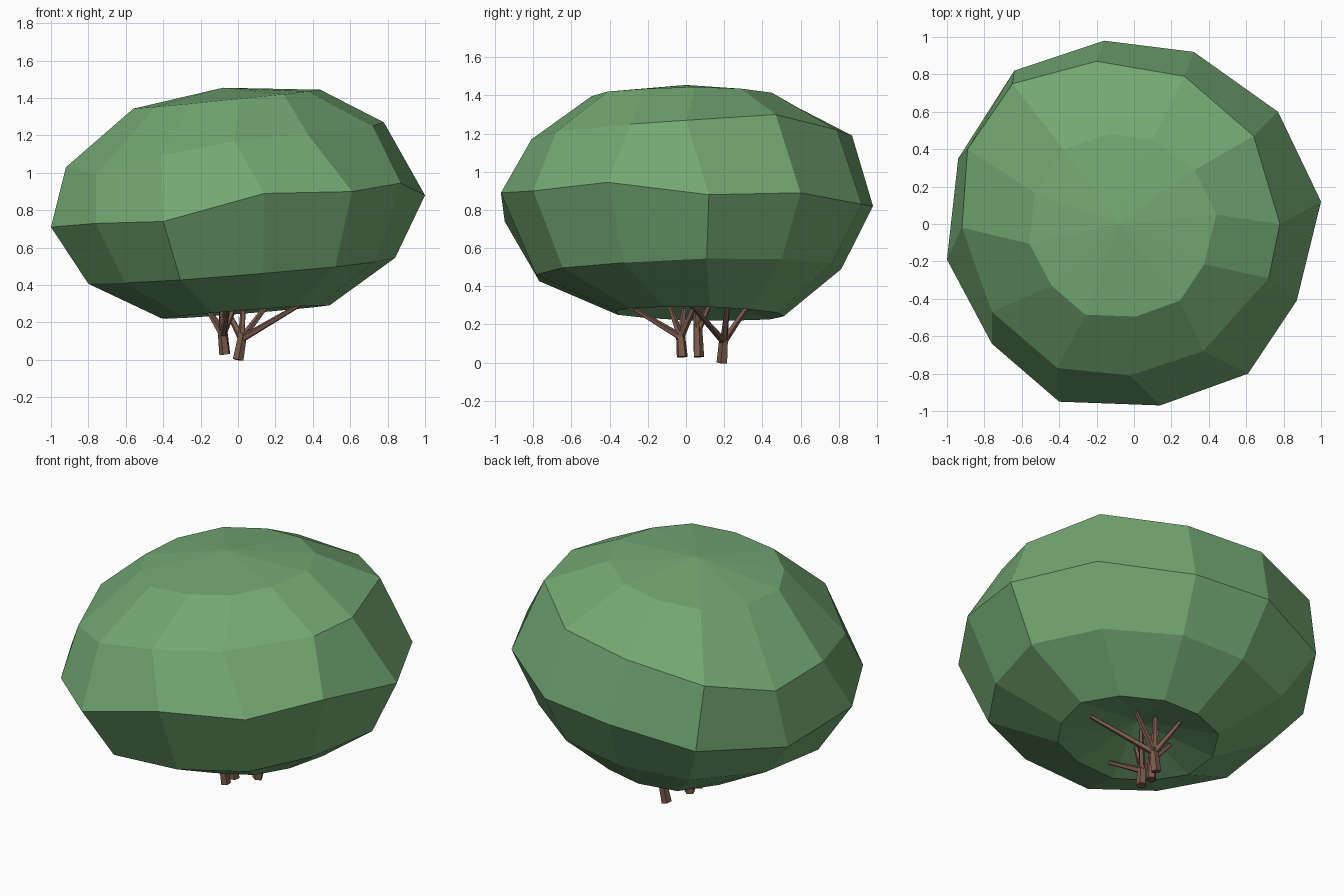
import bpy
import bmesh
from mathutils import Vector

cube = bpy.data.objects.get("Cube")
if cube:
    bpy.data.objects.remove(cube, do_unlink=True)


def make_material(name, color):
    mat = bpy.data.materials.new(name)
    mat.use_nodes = True
    mat.diffuse_color = color
    bsdf = next(n for n in mat.node_tree.nodes if n.type == 'BSDF_PRINCIPLED')
    bsdf.inputs["Base Color"].default_value = color
    bsdf.inputs["Roughness"].default_value = 0.9
    return mat


def add_object(name, bm, mat):
    bmesh.ops.recalc_face_normals(bm, faces=bm.faces)
    mesh = bpy.data.meshes.new(name)
    bm.to_mesh(mesh)
    bm.free()
    mesh.materials.append(mat)
    obj = bpy.data.objects.new(name, mesh)
    bpy.context.scene.collection.objects.link(obj)
    return obj


leaf_green = make_material("leaf green", (0.17, 0.39, 0.17, 1))
bark_brown = make_material("bark brown", (0.20, 0.105, 0.075, 1))

# Crown: uneven widest ring and shoulder ring, clockwise from the back
waist = [(-.16, .98, .82), (.32, .92, .83), (.77, .60, .89), (1, .12, .88),
         (.87, -.41, .945), (.61, -.80, .90), (.14, -.97, .89), (-.40, -.95, .74),
         (-.76, -.64, .73), (-1, -.19, .71), (-.94, .35, .65), (-.64, .82, .72)]
shoulder = [(-.20, .87, 1.19), (.27, .79, 1.22), (.64, .47, 1.30), (.78, 0, 1.27),
            (.72, -.29, 1.25), (.37, -.68, 1.21), (-.02, -.81, 1.17), (-.41, -.77, 1.09),
            (-.76, -.47, .99), (-.92, -.02, 1.03), (-.89, .40, 1.0), (-.65, .75, 1.1)]


def scaled_ring(scale, cx, cy, z, slope_x, slope_y):
    """Shrunken copy of the waist outline lying on a tilted plane."""
    ring = []
    for wx, wy, _ in waist:
        x, y = cx + wx * scale, cy + wy * scale
        ring.append((x, y, z + slope_x * x + slope_y * y))
    return ring


rings = [
    scaled_ring(.50, -.06, -.01, 1.40, .10, .01),
    shoulder,
    waist,
    scaled_ring(.82, .02, .01, .475, .08, .03),
    scaled_ring(.45, .04, .07, .255, .08, -.02),
]

bm = bmesh.new()
loops = [[bm.verts.new(p) for p in ring] for ring in rings]
top = bm.verts.new((-.08, 0, 1.455))
hollow = bm.verts.new((.03, .06, .37))
count = len(waist)
for i in range(count):
    j = (i + 1) % count
    bm.faces.new((top, loops[0][i], loops[0][j]))
    for upper, lower in zip(loops, loops[1:]):
        bm.faces.new((upper[i], lower[i], lower[j], upper[j]))
    bm.faces.new((hollow, loops[-1][j], loops[-1][i]))
add_object("crown", bm, leaf_green)


# Stems: each is a thick foot that forks into thin tapered branches
def add_limb(bm, start, end, r_start, r_end):
    start, end = Vector(start), Vector(end)
    axis = end - start
    made = bmesh.ops.create_cone(bm, cap_ends=True, segments=5, radius1=r_start,
                                 radius2=r_end, depth=axis.length)
    turn = axis.to_track_quat('Z', 'Y')
    for v in made["verts"]:
        v.co = turn @ v.co + (start + end) / 2


def add_stem(name, foot, fork, tips):
    bm = bmesh.new()
    add_limb(bm, foot, fork, .030, .024)
    for tip in tips:
        add_limb(bm, Vector(foot).lerp(Vector(fork), .8), tip, .020, .012)
    add_object(name, bm, bark_brown)


add_stem("back_stem", (0, .19, 0), (.025, .20, .14),
         [(.03, .22, .34), (.34, .03, .30), (-.07, .32, .29), (.17, .22, .31)])
add_stem("front_stem", (-.07, -.02, .03), (-.085, -.03, .16),
         [(-.05, -.27, .28), (-.09, -.09, .31), (-.17, -.01, .28), (0, .06, .33)])
add_stem("middle_stem", (-.07, .065, .03), (-.085, .06, .2),
         [(-.09, .05, .33), (-.18, .10, .28), (-.06, .13, .32)])
